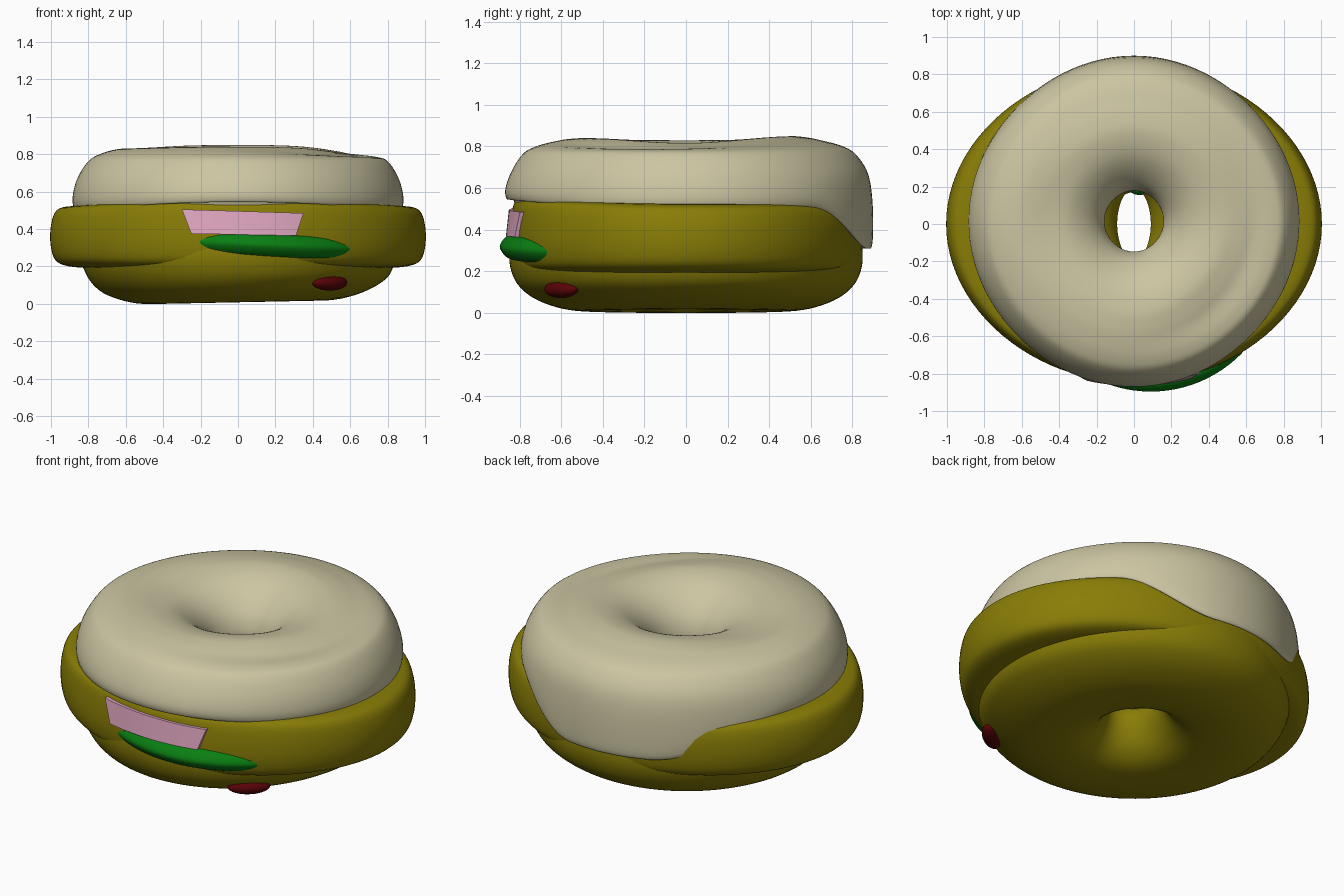
import bpy, bmesh, math
from mathutils import Vector

if "Cube" in bpy.data.objects:
    bpy.data.objects.remove(bpy.data.objects["Cube"])


def material(name, col):
    m = bpy.data.materials.new(name)
    m.diffuse_color = (*col, 1)
    m.use_nodes = True
    m.node_tree.nodes["Principled BSDF"].inputs["Base Color"].default_value = m.diffuse_color
    return m


CREAM = material("cream", (0.60, 0.56, 0.36))
OLIVE = material("olive", (0.25, 0.205, 0.002))
PINK = material("pink", (0.74, 0.38, 0.53))
GREEN = material("green", (0.003, 0.21, 0.006))
RED = material("dark_red", (0.10, 0.001, 0.002))


def finish(name, bm, mat, angle=60):
    bmesh.ops.recalc_face_normals(bm, faces=bm.faces)
    me = bpy.data.meshes.new(name)
    bm.to_mesh(me)
    bm.free()
    me.materials.append(mat)
    ob = bpy.data.objects.new(name, me)
    bpy.context.collection.objects.link(ob)
    bpy.context.view_layer.objects.active = ob
    ob.select_set(True)
    bpy.ops.object.shade_smooth_by_angle(angle=math.radians(angle))
    ob.select_set(False)
    return ob


def smooth_loop(pts, steps=5):
    """Closed centripetal Catmull-Rom through 2D points."""
    p = [Vector(q) for q in pts]
    out = []
    for i in range(len(p)):
        a, b, c, d = (p[(i + k - 1) % len(p)] for k in range(4))
        t0 = 0
        t1 = t0 + (b - a).length ** 0.5
        t2 = t1 + (c - b).length ** 0.5
        t3 = t2 + (d - c).length ** 0.5

        def mix(u, v, ta, tb, t):
            return u + (v - u) * ((t - ta) / (tb - ta))
        for s in range(steps):
            t = t1 + (t2 - t1) * s / steps
            a1, a2, a3 = mix(a, b, t0, t1, t), mix(b, c, t1, t2, t), mix(c, d, t2, t3, t)
            out.append(mix(mix(a1, a2, t0, t2, t), mix(a2, a3, t1, t3, t), t1, t2, t))
    return out


def ring(name, mat, profile, inner, outer, cx=0.0, cy=0.0, trim=0.0, n=96):
    """Elliptical ring; profile(az) gives (0 inner .. 1 outer, z) points."""
    bm = bmesh.new()
    loops = []
    for i in range(n):
        az = 2 * math.pi * i / n
        g = 1 - trim * math.sin(2 * az) ** 2      # diagonals drawn in a little
        loops.append([bm.verts.new((
            cx + (inner[0] + (outer[0] - inner[0]) * q.x) * g * math.cos(az),
            cy + (inner[1] + (outer[1] - inner[1]) * q.x) * g * math.sin(az),
            q.y)) for q in smooth_loop(profile(az))])
    m = len(loops[0])
    for i in range(n):
        a, b = loops[i], loops[(i + 1) % n]
        for j in range(m):
            k = (j + 1) % m
            bm.faces.new((a[j], b[j], b[k], a[k]))
    return finish(name, bm, mat)


def sstep(a, b, x):
    t = min(1, max(0, (x - a) / (b - a)))
    return t * t * (3 - 2 * t)


# Bottom bun, tipped slightly towards the left
def bun_profile(az):
    d = .012 + .013 * math.cos(az)
    return [(0, .25), (.06, .12), (.2, .03 + d * .3), (.45, d * .7), (.67, .016 + d), (.865, .075 + d),
            (.962, .16), (1, .26), (.96, .38), (.5, .4), (.1, .36)]


ring("bottom_bun", OLIVE, bun_profile, (.13, .17), (.84, .85), trim=.004)


# Wide middle layer, slightly raised at the front
def middle_profile(az):
    f = .03 * max(0, -math.sin(az)) ** 2
    return [(0, .36), (.04, .45), (.15, .51), (.5, .515 + f), (.91, .52 + f), (.97, .497 + f),
            (1, .42), (1, .3), (.97, .23), (.89, .2), (.5, .2), (.1, .25)]


ring("middle_layer", OLIVE, middle_profile, (.09, .19), (1.0, .845), trim=.008)


# Top cap, hanging lower at the back
def cap_profile(az):
    deg = math.degrees(az) % 360
    zb = .51 + .035 * max(0, -math.sin(az)) ** 3
    zb -= .2 * sstep(42, 80, deg) * (1 - sstep(112, 168, deg))
    side = max(0, math.cos(az + .3)) ** 2 * .04      # step on the right
    back = .01 * max(0, math.sin(az)) - .022 * math.cos(az) ** 4
    return [(.985, zb), (1, zb + .3 * (.66 - zb)), (.97, .66), (.88, .765),
            (.8, .8 - side * .4), (.66, .828 - side), (.56, .838 - side * .6 + back / 2),
            (.43, .838 + back), (.25, .805 + back / 2), (.1, .725), (.02, .64), (0, .55),
            (.1, .48), (.5, .47), (.9, .47), (.955, zb + .01)]


ring("top_cap", CREAM, cap_profile, (.16, .165), (.885, .885), cy=.015, trim=.012)


# Green slice ring peeking out at the front only, tapering at both ends
def slice_profile(az):
    z = .318 - .03 * math.cos(az)
    return [(0, z), (.2, z + .06), (.6, z + .062), (.88, z + .048), (1, z),
            (.88, z - .048), (.6, z - .062), (.2, z - .06)]


ring("green_slice", GREEN, slice_profile, (.42, .42), (.68, .68), cx=.09, cy=-.216)


def blob(name, mat, loc, size, rot=0.0):
    bpy.ops.mesh.primitive_uv_sphere_add(segments=32, ring_count=16, location=loc, rotation=(0, 0, rot))
    ob = bpy.context.object
    ob.name = name
    ob.scale = size
    ob.data.materials.append(mat)
    bpy.ops.object.shade_smooth_by_angle()
    ob.select_set(False)


# Green tip inside the hole
blob("green_tip", GREEN, (.03, .2, .38), (.065, .045, .05))

# Dark red slice end, low on the front right
blob("red_slice", RED, (.49, -.6, .113), (.115, .05, .042), math.radians(39))

# Pink slab wrapped round the front
bm = bmesh.new()
rows = []
N = 16
for i in range(N + 1):
    t = i / N
    xt, xb = -.30 + .65 * t, -.25 + .56 * t
    zt, zb = .505 - .02 * t, .375 - .01 * t
    row = []
    for x, z, r in ((xt, zt, .852), (xb, zb, .866), (xb, zb, .75), (xt, zt, .75)):
        row.append(bm.verts.new((x, -r * math.sqrt(1 - x * x), z)))
    rows.append(row)
for a, b in zip(rows, rows[1:]):
    for j in range(4):
        k = (j + 1) % 4
        bm.faces.new((a[j], b[j], b[k], a[k]))
bm.faces.new(rows[0])
bm.faces.new(rows[-1][::-1])
finish("pink_slab", bm, PINK, 30)
